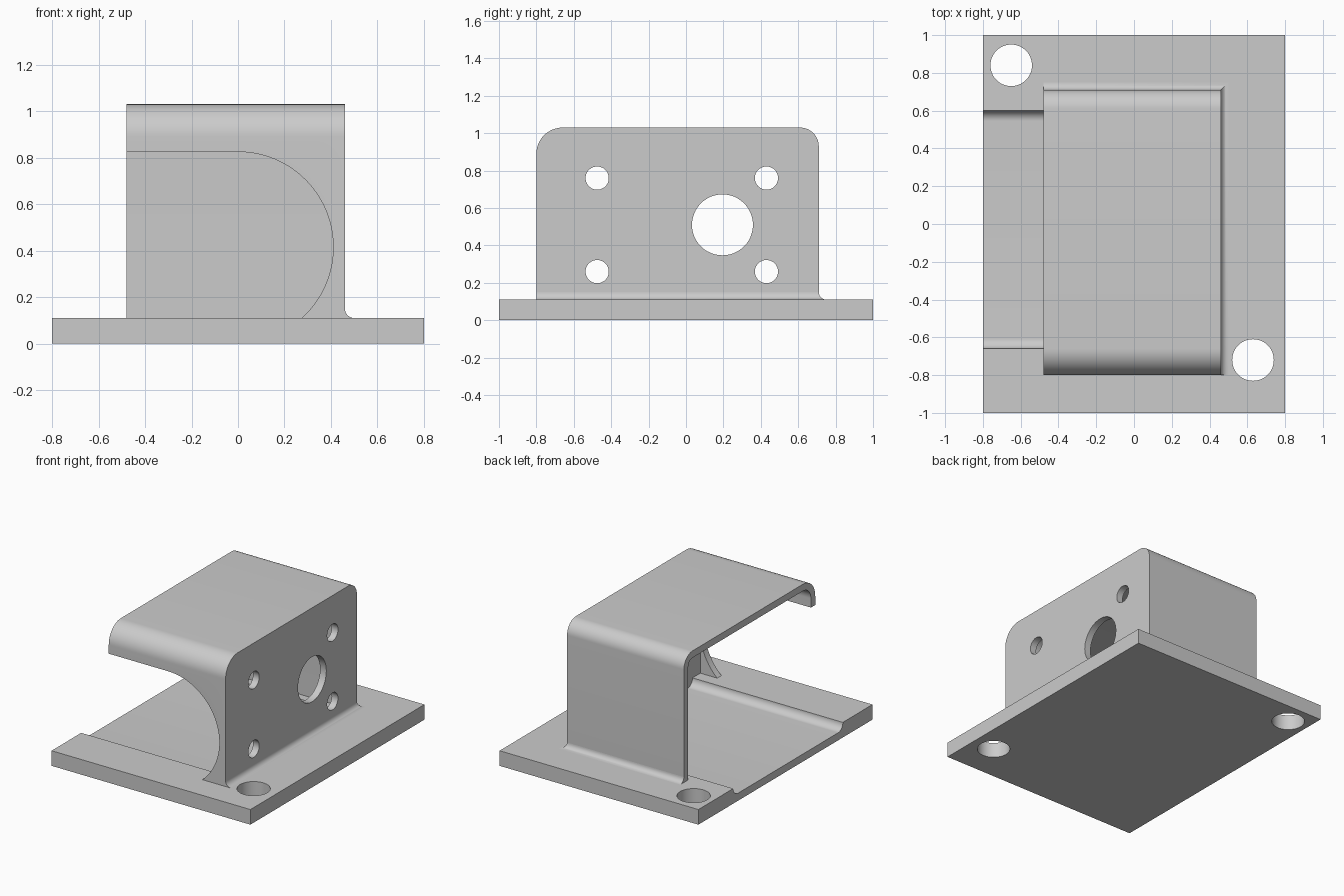
import bpy, bmesh
from math import pi, sin, cos
from mathutils import Vector

old = bpy.data.objects.get("Cube")
if old:
    bpy.data.objects.remove(old, do_unlink=True)

grey = bpy.data.materials.new("plain grey")
grey.use_nodes = True
colour = (0.6, 0.6, 0.6, 1)
grey.diffuse_color = colour
grey.node_tree.nodes["Principled BSDF"].inputs["Base Color"].default_value = colour

BASE_TOP, WALL = 0.11, 0.05
LEFT, RIGHT, FRONT, BACK, TOP = -0.48, 0.46, -0.8, 0.71, 1.03


def finish(name, bm, helper=False):
    bmesh.ops.recalc_face_normals(bm, faces=bm.faces)
    mesh = bpy.data.meshes.new(name)
    bm.to_mesh(mesh)
    bm.free()
    mesh.materials.append(grey)
    ob = bpy.data.objects.new(name, mesh)
    bpy.context.collection.objects.link(ob)
    ob.hide_render = helper
    return ob


def arc(cu, cv, r, start, end, steps=16):
    return [(cu + r * cos(start + (end - start) * i / steps),
             cv + r * sin(start + (end - start) * i / steps)) for i in range(steps + 1)]


def extrude(name, profile, axis, low, high, helper=False):
    """Extrude a 2D profile along an axis; the other two axes keep their order."""
    bm = bmesh.new()
    verts = []
    for p in profile:
        co = list(p)
        co.insert(axis, low)
        verts.append(bm.verts.new(co))
    face = bm.faces.new(verts)
    result = bmesh.ops.extrude_face_region(bm, geom=[face])
    shift = Vector((0, 0, 0))
    shift[axis] = high - low
    bmesh.ops.translate(bm, vec=shift, verts=[g for g in result["geom"] if isinstance(g, bmesh.types.BMVert)])
    return finish(name, bm, helper)


def rectangle(u0, u1, v0, v1):
    return [(u0, v0), (u1, v0), (u1, v1), (u0, v1)]


def arched(y0, y1, z0, z1, r_front, r_back):
    return ([(y0, z0), (y1, z0)] + arc(y1 - r_back, z1 - r_back, r_back, 0, pi / 2)
            + arc(y0 + r_front, z1 - r_front, r_front, pi / 2, pi))


def cut(ob, cutters):
    for c in cutters:
        mod = ob.modifiers.new("cut", "BOOLEAN")
        mod.operation, mod.solver, mod.object = "DIFFERENCE", "EXACT", c
        bpy.context.view_layer.objects.active = ob
        bpy.ops.object.modifier_apply(modifier=mod.name)
        bpy.data.objects.remove(c, do_unlink=True)


def smooth(ob):
    bpy.ops.object.select_all(action="DESELECT")
    ob.select_set(True)
    bpy.context.view_layer.objects.active = ob
    bpy.ops.object.shade_smooth_by_angle(angle=pi / 6)


# Base plate with a shallow channel and two bolt holes
base = extrude("base_plate", rectangle(-0.8, 0.8, -1, 1), 2, 0, BASE_TOP)
r = 0.055
floor = BASE_TOP - r
channel = extrude("channel_cutter",
                  arc(-0.66 + r, floor + r, r, pi, 1.5 * pi) + arc(0.6 - r, floor + r, r, 1.5 * pi, 2 * pi)
                  + [(0.6, 0.2), (-0.66, 0.2)], 0, -0.9, RIGHT - WALL, True)
bolts = [extrude("bolt_cutter", arc(x, y, 0.11, 0, 2 * pi, 48)[:-1], 2, -0.1, 0.3, True)
         for x, y in [(-0.65, 0.84), (0.63, -0.72)]]
cut(base, [channel] + bolts)
smooth(base)

# Hollow housing, open on one side
housing = extrude("housing", arched(FRONT, BACK, BASE_TOP, TOP, 0.14, 0.1), 0, LEFT, RIGHT)
cavity = extrude("cavity_cutter",
                 arched(FRONT + WALL, BACK - WALL, -0.1, TOP - WALL, 0.09, 0.05), 0, -0.9, RIGHT - WALL, True)
# Round-ended opening in the front wall
opening = extrude("front_opening_cutter",
                  [(-0.9, 0)] + arc(0, 0.415, 0.41, -pi / 2, pi / 2, 48) + [(-0.9, 0.825)],
                  1, -0.9, -0.6, True)
# Centre bore and four screw holes in the side wall
holes = [(0.195, 0.51, 0.163)] + [(y, z, 0.062) for y in (-0.475, 0.43) for z in (0.26, 0.76)]
side_holes = [extrude("hole_cutter", arc(y, z, hr, 0, 2 * pi, 48)[:-1], 0, 0.3, 0.6, True)
              for y, z, hr in holes]
cut(housing, [cavity, opening] + side_holes)
smooth(housing)

# Concave fillet where the side and back walls meet the base, mitred at the corner
f = 0.04
section = [(0, 0)] + [(u, v) for u, v in arc(f, f, f, 1.5 * pi, pi, 8)]
bm = bmesh.new()
stations = [[bm.verts.new(p) for p in ring] for ring in (
    [(RIGHT + d, FRONT, BASE_TOP + h) for d, h in section],
    [(RIGHT + d, BACK + d, BASE_TOP + h) for d, h in section],
    [(LEFT, BACK + d, BASE_TOP + h) for d, h in section])]
n = len(section)
for a, b in zip(stations, stations[1:]):
    for i in range(n):
        j = (i + 1) % n
        bm.faces.new((a[i], a[j], b[j], b[i]))
bm.faces.new(stations[0])
bm.faces.new(stations[-1])
smooth(finish("wall_fillet", bm))
